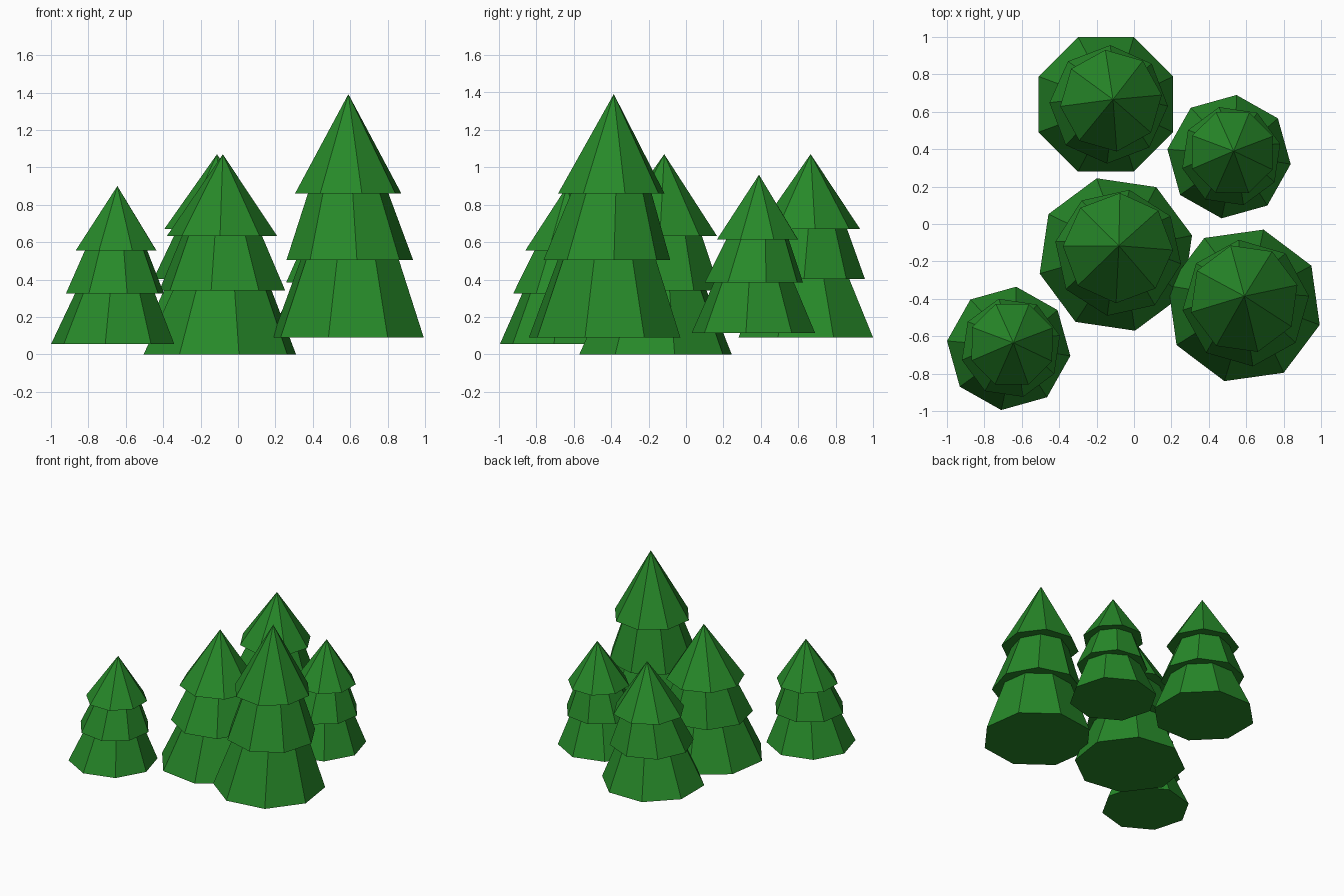
import bpy, bmesh
from math import cos, sin, radians

if "Cube" in bpy.data.objects:
    bpy.data.objects.remove(bpy.data.objects["Cube"])

green = bpy.data.materials.new("pine_green")
green.diffuse_color = (0.02, 0.25, 0.022, 1)
green.use_nodes = True
green.node_tree.nodes["Principled BSDF"].inputs["Base Color"].default_value = green.diffuse_color

# Template tiers: (z low, z high, radius low, radius high, turn, centre low, centre high)
TIERS = [
    ("bottom", 0.0, 0.27, 0.332, 0.215, 83.1, (0, 0), (0.012, 0.003)),
    ("middle", 0.27, 0.50, 0.270, 0.172, 14.0, (0.012, 0.003), (0.018, 0.022)),
    ("top", 0.50, 0.845, 0.233, 0.0, 22.0, (0.018, 0.022), (0.025, 0.030)),
]


def ring(bm, z, r, turn, c):
    if r == 0:
        return [bm.verts.new((c[0], c[1], z))]
    angles = [radians(turn + 45 * i) for i in range(8)]
    return [bm.verts.new((c[0] + r * cos(a), c[1] + r * sin(a), z)) for a in angles]


def tier_mesh(name, z0, z1, r0, r1, turn, c0, c1):
    bm = bmesh.new()
    low, high = ring(bm, z0, r0, turn, c0), ring(bm, z1, r1, turn, c1)
    bm.faces.new(low[::-1])
    if len(high) > 1:
        bm.faces.new(high)
    for i in range(8):
        j = (i + 1) % 8
        if len(high) > 1:
            bm.faces.new((low[i], low[j], high[j], high[i]))
        else:
            bm.faces.new((low[i], low[j], high[0]))
    mesh = bpy.data.meshes.new(name + "_tier")
    bm.to_mesh(mesh)
    bm.free()
    mesh.materials.append(green)
    return mesh


meshes = [(t[0], tier_mesh(*t)) for t in TIERS]

# Trees: base position, turn, width scale, height scale
TREES = [
    ("back_tree", (-0.15, 0.64, 0.09), -15.6, 1.173, 1.16),
    ("middle_tree", (-0.097, -0.163, 0.0), 21.0, 1.265, 1.266),
    ("tall_tree", (0.588, -0.435, 0.09), 37.4, 1.26, 1.54),
    ("right_small_tree", (0.508, 0.36, 0.115), 0.0, 1.0, 1.0),
    ("left_small_tree", (-0.67, -0.665, 0.055), 0.0, 1.0, 1.0),
]
for name, loc, turn, w, h in TREES:
    for part, mesh in meshes:
        ob = bpy.data.objects.new(f"{name}_{part}_foliage", mesh)
        ob.location = loc
        ob.rotation_euler.z = radians(turn)
        ob.scale = (w, w, h)
        bpy.context.collection.objects.link(ob)
